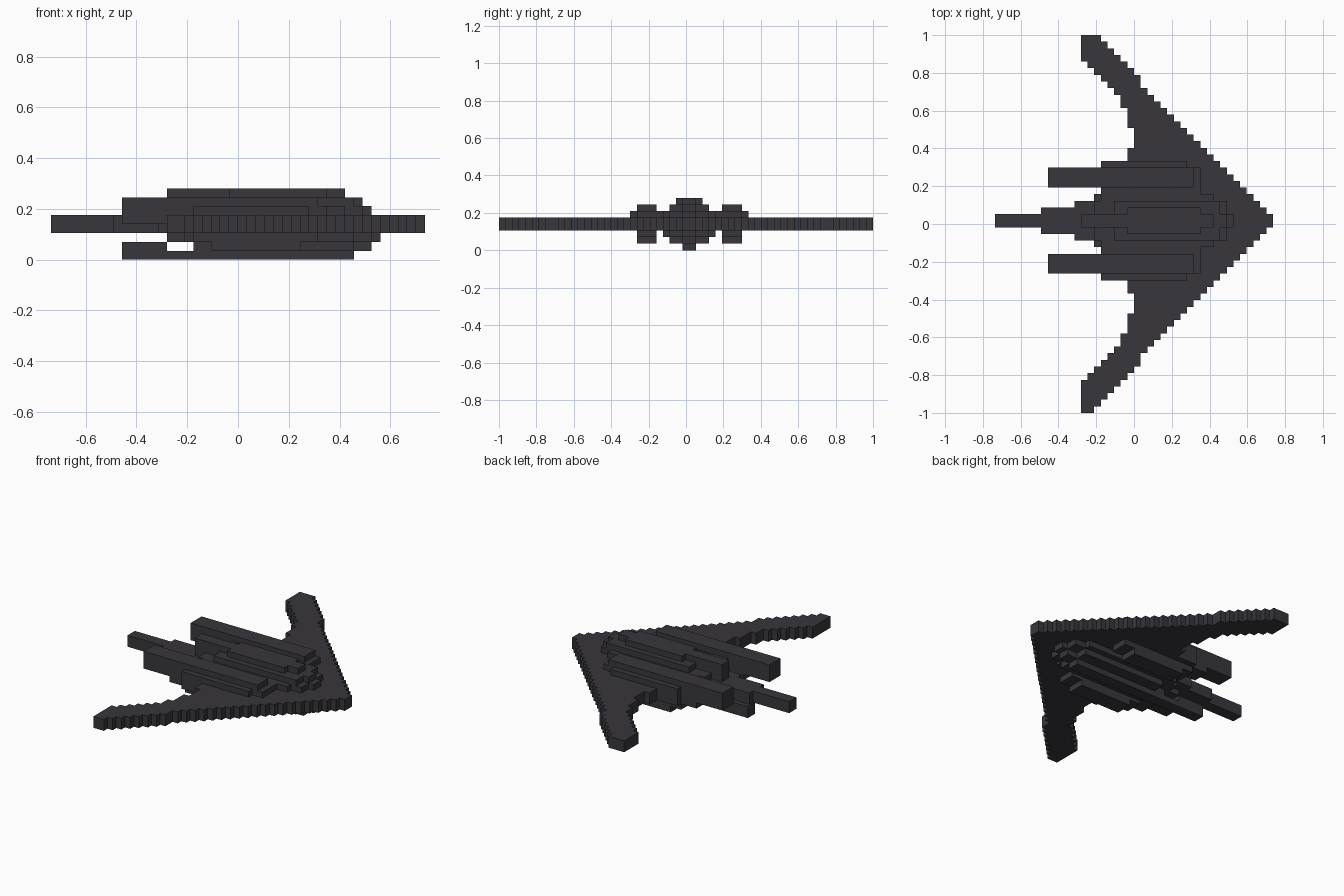
import bpy
import bmesh

cube = bpy.data.objects.get("Cube")
if cube:
    bpy.data.objects.remove(cube, do_unlink=True)

U = 2 / 57                    # size of one block
X0, YC = -21 * U, U / 2       # rear end and centreline

hull = bpy.data.materials.new("dark_hull_grey")
hull.use_nodes = True
COLOUR = (0.04, 0.037, 0.045, 1)
hull.diffuse_color = COLOUR
bsdf = hull.node_tree.nodes["Principled BSDF"]
bsdf.inputs["Base Color"].default_value = COLOUR
bsdf.inputs["Roughness"].default_value = 0.8


def finish(name, bm):
    bmesh.ops.recalc_face_normals(bm, faces=bm.faces)
    mesh = bpy.data.meshes.new(name)
    bm.to_mesh(mesh)
    bm.free()
    mesh.materials.append(hull)
    ob = bpy.data.objects.new(name, mesh)
    bpy.context.collection.objects.link(ob)
    return ob


def blocks(name, boxes, side=0):
    """Boxes as (x0, x1, k0, k1, z0, z1) in blocks; k runs outward from the centreline."""
    bm = bmesh.new()
    for x0, x1, k0, k1, z0, z1 in boxes:
        if side == 0:
            k0 = -k1
        elif side < 0:
            k0, k1 = -k1, -k0
        verts = bmesh.ops.create_cube(bm, size=1)["verts"]
        for v in verts:
            v.co.x = X0 + U * (x1 if v.co.x > 0 else x0)
            v.co.y = YC + U * (k1 if v.co.y > 0 else k0)
            v.co.z = U * (z1 if v.co.z > 0 else z0)
    return finish(name, bm)


# Stepped swept wing: leading and trailing edge of each row
def lead(k):
    return 42 - k if k <= 20 else 43 - k


TRAIL = [0, 7, 12, 15] + [16] * 5 + [20] * 2 + [21] * 3 + [20] * 3 + [19] * 2 \
    + [18, 17, 16, 15, 14] + [13] * 5


def wing(name, rows, side):
    front, rear = [], []
    for k in range(rows):
        front += [(lead(k), k), (lead(k), k + 1)]
        rear += [(TRAIL[k], k), (TRAIL[k], k + 1)]
    outline = []
    for p in front + rear[::-1]:
        if not outline or outline[-1] != p:
            outline.append(p)
    bm = bmesh.new()
    face = bm.faces.new([bm.verts.new((X0 + U * x, YC + side * U * k, 3 * U))
                         for x, k in outline])
    top = bmesh.ops.extrude_face_region(bm, geom=[face])["geom"]
    for v in top:
        if isinstance(v, bmesh.types.BMVert):
            v.co.z = 5 * U
    return finish(name, bm)


wing("left_side_wing", 28, 1)
wing("right_side_wing", 29, -1)

# Central fuselage above the wing
blocks("upper_fuselage", [
    (16, 33, 0, 4, 5, 6), (15, 35, 0, 3, 5, 6), (14, 36, 0, 1, 5, 6),
    (18, 34, 0, 3, 6, 7), (16, 35, 0, 1, 6, 7),
])
blocks("spine", [(20, 31, 0, 2, 7, 8), (13, 33, 0, 1, 5, 8)])

# Central fuselage below the wing
blocks("lower_fuselage", [
    (16, 34, 0, 4, 2, 3), (15, 36, 0, 3, 2, 3), (13, 37, 0, 1, 2, 3),
    (18, 34, 0, 3, 1, 2), (16, 36, 0, 1, 1, 2),
])
blocks("keel", [(13, 34, 0, 1, 0, 1), (8, 13, 0, 1, 0, 2)])

# Engine pods with rear nozzles
for label, side in (("left", 1), ("right", -1)):
    blocks(label + "_engine_pod", [
        (16, 29, 4, 9, 5, 6), (16, 31, 4, 8, 5, 6),
        (13, 30, 5, 8, 3, 7),
        (16, 30, 5, 8, 2, 3), (18, 28, 5, 8, 1, 2),
    ], side)
    blocks(label + "_nozzle", [(8, 13, 5, 8, 4, 7)], side)
